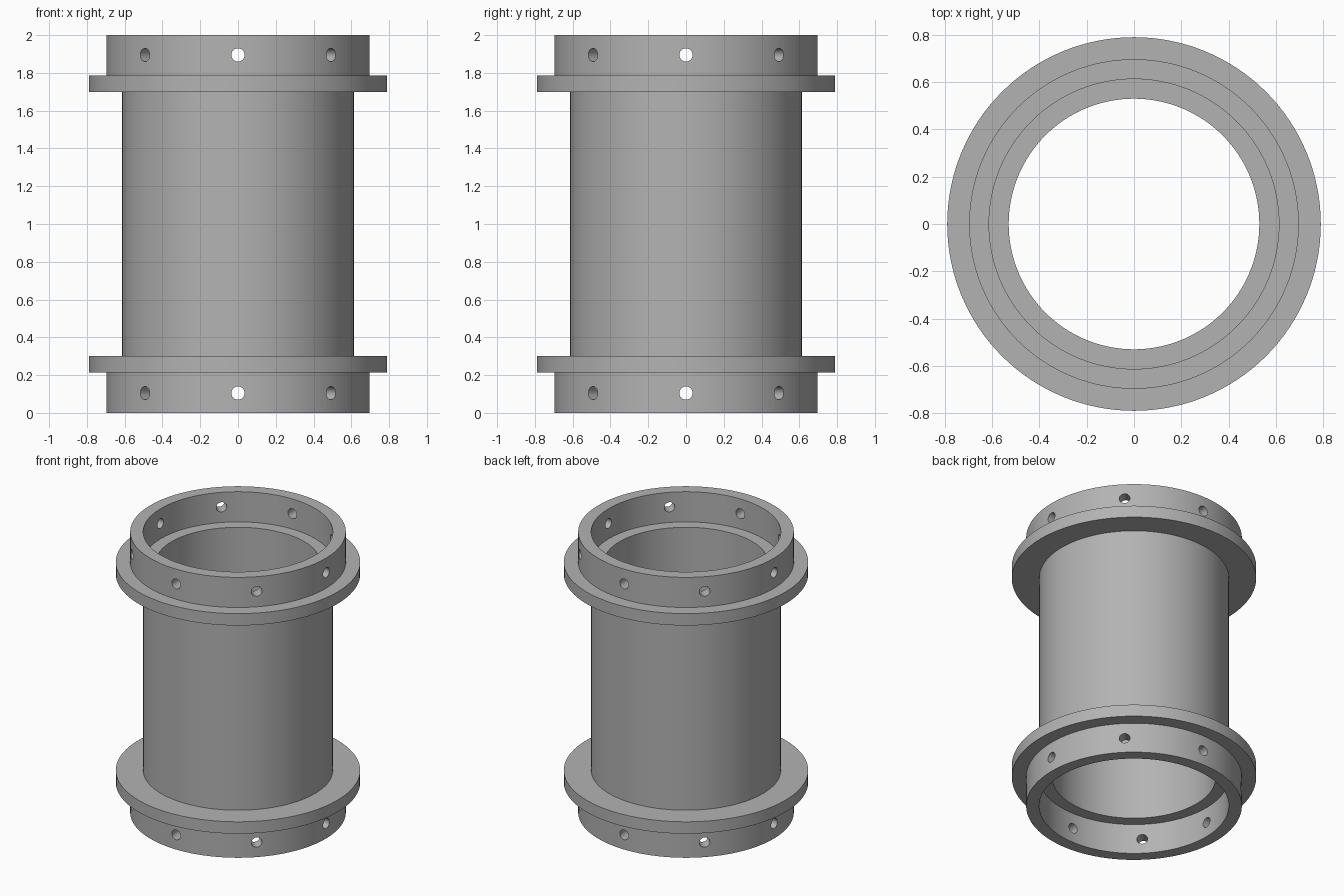
import bpy, bmesh, math
from mathutils import Matrix, Vector

if "Cube" in bpy.data.objects:
    bpy.data.objects.remove(bpy.data.objects["Cube"], do_unlink=True)

SEGMENTS = 128
HOLE_RADIUS = 0.035
BORE, TUBE, COLLAR, FLANGE = 0.53, 0.613, 0.697, 0.79
LEDGE, FLANGE_TOP, HOLE_Z = 0.215, 0.3, 0.105

# Single metal colour
metal = bpy.data.materials.new("grey metal")
metal.use_nodes = True
grey = (0.45, 0.45, 0.45, 1)
metal.diffuse_color = grey
metal.node_tree.nodes["Principled BSDF"].inputs["Base Color"].default_value = grey


def make_object(name, bm):
    bmesh.ops.recalc_face_normals(bm, faces=bm.faces)
    mesh = bpy.data.meshes.new(name)
    bm.to_mesh(mesh)
    bm.free()
    mesh.materials.append(metal)
    obj = bpy.data.objects.new(name, mesh)
    bpy.context.collection.objects.link(obj)
    return obj


# Pipe wall: lower half of the section, mirrored about mid height, then turned
half = [(BORE, LEDGE), (TUBE, LEDGE), (TUBE, 0), (COLLAR, 0),
        (COLLAR, LEDGE), (FLANGE, LEDGE), (FLANGE, FLANGE_TOP), (TUBE, FLANGE_TOP)]
profile = half + [(r, 2 - z) for r, z in reversed(half)]
bm = bmesh.new()
rings = []
for i in range(SEGMENTS):
    a = math.tau * i / SEGMENTS
    rings.append([bm.verts.new((r * math.cos(a), r * math.sin(a), z)) for r, z in profile])
for i, ring in enumerate(rings):
    after = rings[(i + 1) % SEGMENTS]
    for j in range(len(profile)):
        k = (j + 1) % len(profile)
        bm.faces.new((ring[j], after[j], after[k], ring[k]))
pipe = make_object("flanged_pipe", bm)

# Radial bolt holes: eight drills through each collar
bm = bmesh.new()
for z in (HOLE_Z, 2 - HOLE_Z):
    for i in range(8):
        turn = Matrix.Rotation(math.tau * i / 8, 4, "Z")
        place = Matrix.Translation(Vector((0, 0, z))) @ turn @ \
            Matrix.Translation(Vector((0.66, 0, 0))) @ Matrix.Rotation(math.pi / 2, 4, "Y")
        bmesh.ops.create_cone(bm, cap_ends=True, segments=24, radius1=HOLE_RADIUS,
                              radius2=HOLE_RADIUS, depth=0.3, matrix=place)
drills = make_object("hole_drills", bm)
drills.hide_render = True

cut = pipe.modifiers.new("bolt holes", "BOOLEAN")
cut.operation = "DIFFERENCE"
cut.solver = "EXACT"
cut.object = drills
bpy.ops.object.select_all(action="DESELECT")
bpy.context.view_layer.objects.active = pipe
pipe.select_set(True)
bpy.ops.object.modifier_apply(modifier=cut.name)
bpy.data.objects.remove(drills, do_unlink=True)

# Smooth walls with crisp rims
bpy.ops.object.shade_smooth_by_angle(angle=math.radians(30))
